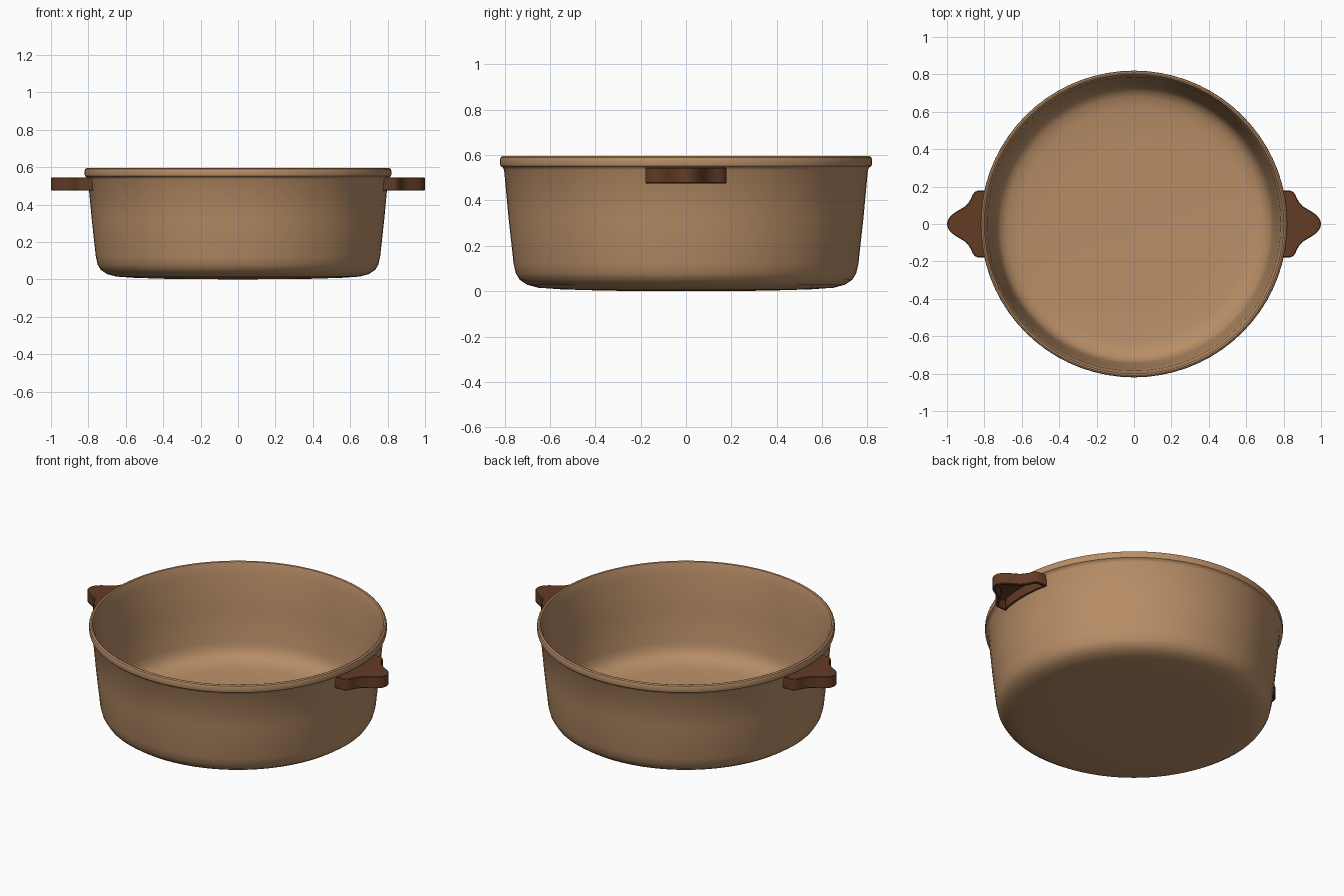
import bpy, bmesh, math

if "Cube" in bpy.data.objects:
    bpy.data.objects.remove(bpy.data.objects["Cube"])


def material(name, rgb):
    m = bpy.data.materials.new(name)
    m.diffuse_color = (*rgb, 1)
    m.use_nodes = True
    m.node_tree.nodes["Principled BSDF"].inputs["Base Color"].default_value = m.diffuse_color
    return m


def finish(name, bm, mat, angle):
    bmesh.ops.recalc_face_normals(bm, faces=bm.faces)
    me = bpy.data.meshes.new(name)
    bm.to_mesh(me)
    bm.free()
    ob = bpy.data.objects.new(name, me)
    bpy.context.collection.objects.link(ob)
    me.materials.append(mat)
    bpy.ops.object.select_all(action='DESELECT')
    ob.select_set(True)
    bpy.context.view_layer.objects.active = ob
    bpy.ops.object.shade_smooth_by_angle(angle=math.radians(angle))
    return ob


tan = material("tan enamel", (0.48, 0.27, 0.135))
brown = material("dark brown", (0.127, 0.045, 0.018))

# Pot body: closed wall profile (radius, height) spun around z
profile = [(0, 0), (0.35, 0.002), (0.55, 0.008), (0.65, 0.015), (0.70, 0.028),
           (0.733, 0.05), (0.75, 0.078), (0.76, 0.12), (0.782, 0.32), (0.802, 0.535),
           (0.808, 0.545), (0.818, 0.552), (0.82, 0.562), (0.82, 0.580),
           (0.817, 0.590), (0.809, 0.595), (0.801, 0.592), (0.797, 0.580),
           (0.785, 0.535), (0.765, 0.32), (0.745, 0.13), (0.735, 0.09),
           (0.715, 0.06), (0.68, 0.04), (0.62, 0.028), (0.40, 0.022), (0, 0.02)]
bm = bmesh.new()
vs = [bm.verts.new((r, 0, z)) for r, z in profile]
es = [bm.edges.new(p) for p in zip(vs, vs[1:])]
bmesh.ops.spin(bm, geom=vs + es, cent=(0, 0, 0), axis=(0, 0, 1),
               angle=math.tau, steps=72, use_duplicate=False)
bmesh.ops.remove_doubles(bm, verts=bm.verts, dist=0.0005)
finish("pot_body", bm, tan, 40)

# Handles: bell-shaped outline (half, mirrored in y), hollow underneath
half = [(0.835, 0.178), (0.85, 0.172), (0.862, 0.158), (0.872, 0.135),
        (0.885, 0.113), (0.902, 0.095), (0.93, 0.078), (0.96, 0.06),
        (0.982, 0.042), (0.995, 0.022), (1.0, 0.0)]
outer = half + [(x, -y) for x, y in half[-2::-1]]
ang = math.asin(0.178 / 0.793)
N = 8
outer += [(0.793 * math.cos(a), 0.793 * math.sin(a))
          for a in (-ang + 2 * ang * i / N for i in range(N + 1))]


def inset(pts, d):
    # Shift every point inward along the averaged edge normal
    out, n = [], len(pts)
    for i, (x, y) in enumerate(pts):
        ax, ay = pts[i - 1]
        bx, by = pts[(i + 1) % n]
        tx, ty = bx - ax, by - ay
        k = d / math.hypot(tx, ty)
        out.append((x + ty * k, y - tx * k))
    return out


def handle(name, side):
    bm = bmesh.new()
    # Rings run from top face, down the outside, then up into the hollow
    rings = [(0.004, 0.545), (0, 0.541), (0, 0.479), (0.004, 0.475),
             (0.016, 0.475), (0.018, 0.530)]
    loops = [[bm.verts.new((x * side, y * side, z)) for x, y in
              (inset(outer, d) if d else outer)] for d, z in rings]
    n = len(outer)
    for a, b in zip(loops, loops[1:]):
        for i in range(n):
            j = (i + 1) % n
            bm.faces.new((a[i], a[j], b[j], b[i]))
    bm.faces.new(loops[0])
    bm.faces.new(loops[-1])
    finish(name, bm, brown, 40)


handle("right_handle", 1)
handle("left_handle", -1)
